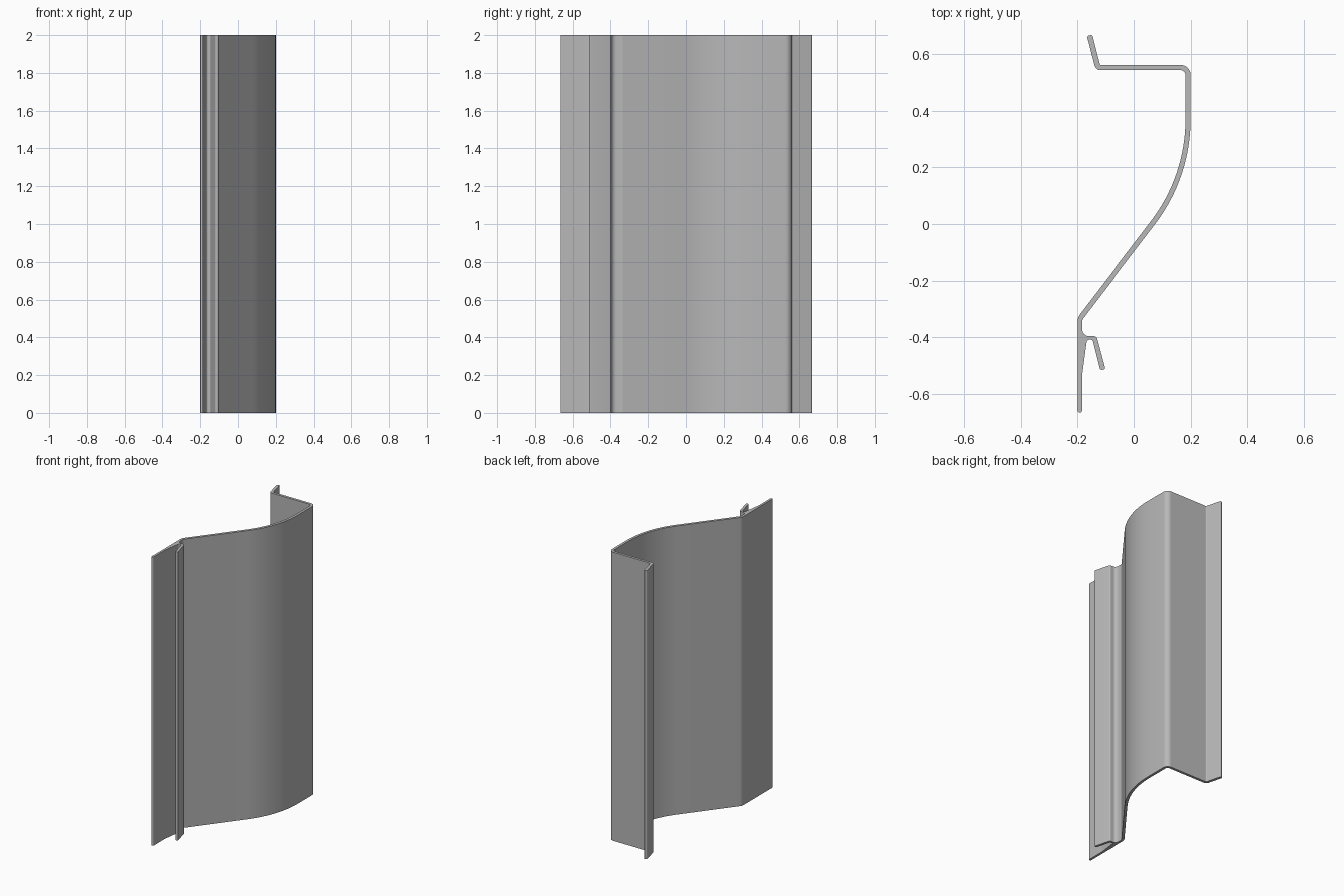
import bpy, bmesh, math
from mathutils import Vector

if "Cube" in bpy.data.objects:
    bpy.data.objects.remove(bpy.data.objects["Cube"], do_unlink=True)

HEIGHT = 2.0
TIP = 0.007

# Cross-section corners: x, y, fillet radius
CORNERS = [
    # top lip
    (-0.148, 0.668, TIP), (-0.167, 0.663, TIP),
    # inner face of the return, curved wall and slope
    (-0.136, 0.543, 0.022), (0.182, 0.543, 0.018),
    (0.182, 0.1695, 0.592), (-0.200, -0.330, 0.045),
    # bottom tab
    (-0.200, -0.665, TIP), (-0.184, -0.665, TIP),
    (-0.184, -0.535, 0.05),
    # groove between tab and hook
    (-0.167, -0.408, 0.010), (-0.147, -0.408, 0.010),
    # hook
    (-0.120, -0.516, TIP), (-0.102, -0.512, TIP),
    (-0.133, -0.396, 0.012), (-0.184, -0.396, 0.026),
    # outer face of the slope, curved wall and return
    (-0.184, -0.339, 0.020), (0.200, 0.1635, 0.610),
    (0.200, 0.561, 0.035), (-0.121, 0.561, 0.006),
]


def fillet(before, corner, after, radius):
    """Points of the arc that rounds one corner."""
    a, b = (before - corner).normalized(), (after - corner).normalized()
    half = a.angle(b) / 2
    start = corner + a * (radius / math.tan(half))
    centre = corner + (a + b).normalized() * (radius / math.sin(half))
    sweep = math.pi - 2 * half
    sign = -1 if a.cross(b) > 0 else 1
    steps = max(4, round(sweep / math.radians(10)), 16 if radius > 0.5 else 0)
    points = []
    for i in range(steps + 1):
        t = sign * sweep * i / steps
        d = start - centre
        points.append(centre + Vector((d.x * math.cos(t) - d.y * math.sin(t),
                                       d.x * math.sin(t) + d.y * math.cos(t))))
    return points


# Rounded outline
pts = [Vector(c[:2]) for c in CORNERS]
outline = []
for i, corner in enumerate(CORNERS):
    outline += fillet(pts[i - 1], pts[i], pts[(i + 1) % len(pts)], corner[2])

# Extrude the outline into the full-height strip
bm = bmesh.new()
base = bm.faces.new([bm.verts.new((p.x, p.y, 0)) for p in outline])
top = bmesh.ops.extrude_face_region(bm, geom=[base], use_keep_orig=True)
bmesh.ops.translate(bm, vec=(0, 0, HEIGHT),
                    verts=[v for v in top["geom"] if isinstance(v, bmesh.types.BMVert)])
bmesh.ops.recalc_face_normals(bm, faces=bm.faces)
bmesh.ops.triangulate(bm, faces=[f for f in bm.faces if len(f.verts) > 4])
mesh = bpy.data.meshes.new("trim_profile")
bm.to_mesh(mesh)
bm.free()

# Plain grey finish
grey = bpy.data.materials.new("plain_grey")
grey.use_nodes = True
colour = (0.48, 0.48, 0.48, 1)
grey.diffuse_color = colour
grey.node_tree.nodes["Principled BSDF"].inputs["Base Color"].default_value = colour
mesh.materials.append(grey)

strip = bpy.data.objects.new("trim_profile", mesh)
bpy.context.collection.objects.link(strip)
bpy.ops.object.select_all(action="DESELECT")
strip.select_set(True)
bpy.context.view_layer.objects.active = strip
bpy.ops.object.shade_smooth_by_angle(angle=math.radians(35))
